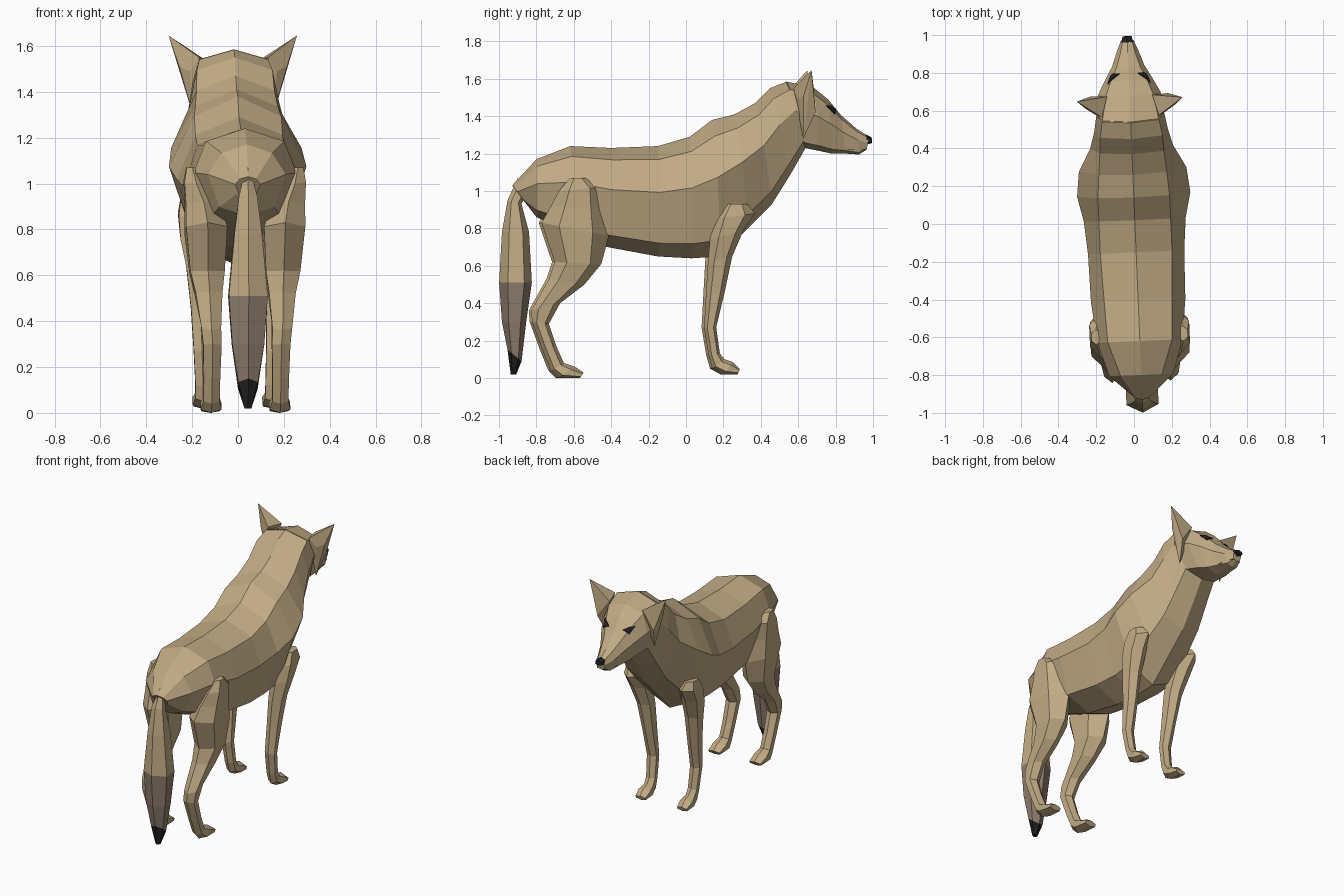
import bpy, bmesh, math
from mathutils import Vector, Matrix
from mathutils.bvhtree import BVHTree


def material(name, rgb):
    m = bpy.data.materials.new(name)
    m.diffuse_color = (*rgb, 1)
    return m


TAN = material("tan fur", (0.54, 0.41, 0.235))
BROWN = material("brown tail fur", (0.27, 0.205, 0.155))
BLACK = material("black", (0.014, 0.014, 0.015))

# The whole animal stands turned very slightly about z
TURN = Matrix.Translation((0.005, 0, 0)) @ Matrix.Rotation(0.042, 4, 'Z')


def finish(name, bm, mats):
    bmesh.ops.recalc_face_normals(bm, faces=bm.faces)
    bm.transform(TURN)
    me = bpy.data.meshes.new(name)
    bm.to_mesh(me)
    bm.free()
    for m in mats:
        me.materials.append(m)
    ob = bpy.data.objects.new(name, me)
    bpy.context.collection.objects.link(ob)
    return ob


def loft_mesh(secs, fracs):
    """Each section: centre x, edge point A (y, z), edge point B (y, z), half
    widths at the given fractions from A to B (last one repeats)."""
    bm = bmesh.new()
    rings = []
    for x, ya, za, yb, zb, *w in secs:
        w = w + [w[-1]] * (len(fracs) - len(w))
        side = list(zip(fracs, w))
        loop = [(0, 0)] + side + [(1, 0)] + [(f, -k) for f, k in reversed(side)]
        rings.append([bm.verts.new((x + k, ya + (yb - ya) * f, za + (zb - za) * f))
                      for f, k in loop])
    n = len(rings[0])
    for a, b in zip(rings, rings[1:]):
        for i in range(n):
            j = (i + 1) % n
            bm.faces.new((a[i], a[j], b[j], b[i]))
    bm.faces.new(rings[0])
    bm.faces.new(rings[-1])
    return bm


def loft(name, secs, fracs, mats):
    return finish(name, loft_mesh(secs, fracs), mats)


# Trunk and neck: spine point, belly point, three half widths
trunk = [
    (0, -0.93, 1.03, -0.87, 0.95, .035, .055, .04),
    (0, -0.80, 1.17, -0.80, 0.86, .11, .17, .12),
    (0, -0.62, 1.24, -0.62, 0.78, .17, .225, .17),
    (0, -0.40, 1.23, -0.42, 0.70, .18, .25, .18),
    (0, -0.15, 1.24, -0.15, 0.65, .19, .255, .18),
    (0, 0.02, 1.29, 0.03, 0.64, .19, .27, .18),
    (0, 0.14, 1.38, 0.18, 0.65, .19, .30, .185),
    (0, 0.26, 1.41, 0.33, 0.80, .18, .285, .165),
    (0, 0.37, 1.47, 0.46, 0.93, .17, .22, .145),
    (0, 0.45, 1.55, 0.56, 1.09, .165, .195, .13),
    (0, 0.54, 1.585, 0.64, 1.23, .15, .18, .12),
]
loft("trunk_and_neck", trunk, (.12, .42, .88), [TAN])

# Head and muzzle
head = [
    (0, 0.535, 1.585, 0.635, 1.23, .15, .18, .12),
    (0, 0.68, 1.555, 0.71, 1.215, .125, .165, .10),
    (0, 0.76, 1.49, 0.78, 1.20, .095, .125, .08),
    (0, 0.83, 1.405, 0.85, 1.20, .062, .085, .06),
    (0, 0.91, 1.335, 0.925, 1.195, .038, .057, .042),
    (0, 0.98, 1.29, 0.965, 1.22, .022, .033, .026),
]
HEAD_FRACS = (.12, .45, .92)
loft("head", head, HEAD_FRACS, [TAN])

# Nose and dark mouth line
loft("nose", [(0, .962, 1.303, .97, 1.25, .03), (0, .992, 1.288, .996, 1.256, .024)],
     (.25, .7), [BLACK])
loft("mouth_line", [(0, .86, 1.217, .86, 1.222, .062), (0, .965, 1.222, .965, 1.227, .031)],
     (.3, .7), [BLACK])

# Tail, hanging down, with darker end and black tip
tail_secs = [
    (0, -.90, 1.07, -.86, .97, .015),
    (0, -.955, .95, -.88, .93, .04),
    (0, -.985, .78, -.84, .78, .06),
    (0, -1.0, .51, -.825, .51, .085),
    (0, -.985, .30, -.855, .30, .07),
    (0, -.955, .15, -.88, .09, .043),
    (0, -.938, .02, -.908, .02, .015),
]
tail = loft("tail", tail_secs, (.25, .75), [TAN, BROWN, BLACK])
for f in tail.data.polygons:
    f.material_index = 2 if f.center.z < 0.12 else 1 if f.center.z < 0.5 else 0

# Legs: front edge, back edge, half width
hind_leg = [
    (.23, -.55, 1.07, -.63, 1.07, .025),
    (.215, -.47, 1.02, -.69, 1.0, .05),
    (.185, -.45, .90, -.73, .92, .075),
    (.17, -.42, .76, -.78, .83, .09),
    (.165, -.46, .61, -.71, .62, .075),
    (.16, -.55, .50, -.74, .53, .058),
    (.155, -.68, .40, -.835, .36, .043),
    (.15, -.74, .29, -.83, .30, .04),
    (.15, -.70, .17, -.775, .15, .036),
    (.15, -.66, .08, -.73, .04, .035),
    (.15, -.60, .06, -.69, .0, .046),
    (.15, -.555, .03, -.575, .0, .04),
]
front_leg = [
    (.21, .32, .93, .20, .93, .035),
    (.20, .36, .88, .14, .85, .055),
    (.19, .30, .79, .12, .74, .058),
    (.175, .24, .65, .11, .62, .048),
    (.165, .20, .46, .10, .45, .039),
    (.158, .155, .27, .09, .27, .035),
    (.153, .175, .13, .115, .12, .032),
    (.152, .20, .10, .135, .05, .032),
    (.152, .245, .085, .19, .02, .042),
    (.152, .28, .05, .27, .02, .035),
]
for label, s in (("right", 1), ("left", -1)):
    for part, secs in (("hind_leg", hind_leg), ("front_leg", front_leg)):
        loft(f"{part}_{label}", [(s * q[0], *q[1:]) for q in secs], (.25, .75), [TAN])

    # Ear: pointed hull
    bm = bmesh.new()
    for x, y, z in ((.28, .66, 1.645), (.205, .685, 1.42), (.12, .68, 1.54),
                    (.19, .59, 1.49), (.17, .62, 1.28), (.15, .57, 1.55),
                    (.235, .62, 1.51)):
        bm.verts.new((s * x, y, z))
    bmesh.ops.convex_hull(bm, input=bm.verts)
    finish(f"ear_{label}", bm, [TAN])

    # Eye: thin triangle laid on the head surface
    hm = loft_mesh(head, HEAD_FRACS)
    bmesh.ops.recalc_face_normals(hm, faces=hm.faces)
    tree = BVHTree.FromBMesh(hm)
    bm = bmesh.new()
    bm.faces.new([bm.verts.new((s * x, y, z)) for x, y, z in
                  ((.105, .74, 1.455), (.05, .80, 1.437), (.092, .79, 1.41))])
    bmesh.ops.subdivide_edges(bm, edges=bm.edges, cuts=5, use_grid_fill=True)
    bmesh.ops.triangulate(bm, faces=bm.faces)
    for v in bm.verts:
        p, n, _, _ = tree.find_nearest(v.co)
        v.co = p + n * 0.005
    hm.free()
    eye = finish(f"eye_{label}", bm, [BLACK])
    mod = eye.modifiers.new("thickness", 'SOLIDIFY')
    mod.thickness = 0.006
    mod.offset = 0
